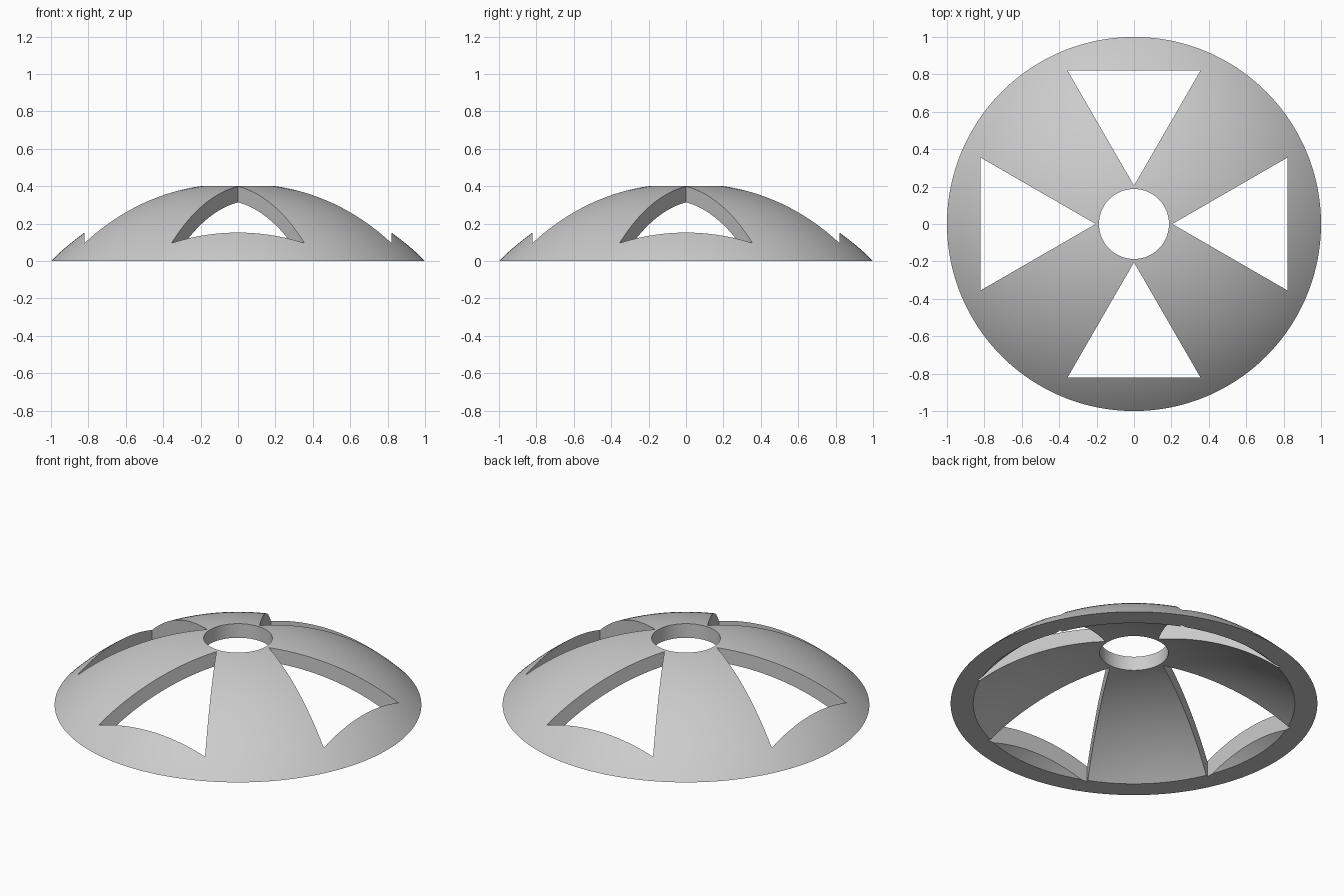
import bpy, bmesh
from math import sqrt, pi, tan, radians
from mathutils import Matrix, Vector

cube = bpy.data.objects.get("Cube")
if cube:
    bpy.data.objects.remove(cube, do_unlink=True)

OUTER, INNER, DROP = 2 ** 0.5, 1.33, 1.0   # sphere radii, depth of their centre
HOLE, RIM = 0.187, 1.0
STEPS, SEGMENTS = 32, 192

grey = bpy.data.materials.new("grey")
grey.use_nodes = True
colour = (0.6, 0.6, 0.6, 1)
grey.diffuse_color = colour
grey.node_tree.nodes["Principled BSDF"].inputs["Base Color"].default_value = colour


def make_object(name, bm):
    bmesh.ops.recalc_face_normals(bm, faces=bm.faces)
    mesh = bpy.data.meshes.new(name)
    bm.to_mesh(mesh)
    bm.free()
    mesh.materials.append(grey)
    obj = bpy.data.objects.new(name, mesh)
    bpy.context.collection.objects.link(obj)
    return obj


def arc(radius, start, end):
    """Points on a sphere's side, between two distances from the axis."""
    for i in range(STEPS + 1):
        r = start + (end - start) * i / STEPS
        yield Vector((r, 0, max(0, sqrt(radius ** 2 - r ** 2) - DROP)))


# Dome shell: closed cross-section revolved about z
bm = bmesh.new()
inner_rim = sqrt(INNER ** 2 - DROP ** 2)
profile = list(arc(OUTER, HOLE, RIM)) + list(arc(INNER, inner_rim, HOLE))
verts = [bm.verts.new(p) for p in profile]
edges = [bm.edges.new((v, verts[i - 1])) for i, v in enumerate(verts)]
bmesh.ops.spin(bm, geom=verts + edges, axis=(0, 0, 1), cent=(0, 0, 0),
               angle=2 * pi, steps=SEGMENTS, use_merge=True)
bmesh.ops.remove_doubles(bm, verts=bm.verts, dist=1e-5)
dome = make_object("dome_shell", bm)

# Four triangular window cutters
bm = bmesh.new()
near, far = 0.205, 0.82
half = (far - near) * tan(radians(30))
for k in range(4):
    turn = Matrix.Rotation(k * pi / 2, 3, "Z")
    corners = [(near, 0, -1), (far, half, -1), (far, -half, -1)]
    base = bm.faces.new([bm.verts.new(turn @ Vector(c)) for c in corners])
    top = bmesh.ops.extrude_face_region(bm, geom=[base])["geom"]
    bmesh.ops.translate(bm, vec=(0, 0, 2),
                        verts=[g for g in top if isinstance(g, bmesh.types.BMVert)])
cutter = make_object("window_cutter", bm)
cutter.hide_render = True

# Cut the windows, then smooth the curved faces
cut = dome.modifiers.new("windows", "BOOLEAN")
cut.operation = "DIFFERENCE"
cut.solver = "EXACT"
cut.object = cutter
bpy.ops.object.select_all(action="DESELECT")
dome.select_set(True)
bpy.context.view_layer.objects.active = dome
bpy.ops.object.modifier_apply(modifier=cut.name)
bpy.data.objects.remove(cutter, do_unlink=True)
bpy.ops.object.shade_smooth_by_angle(angle=radians(30))
